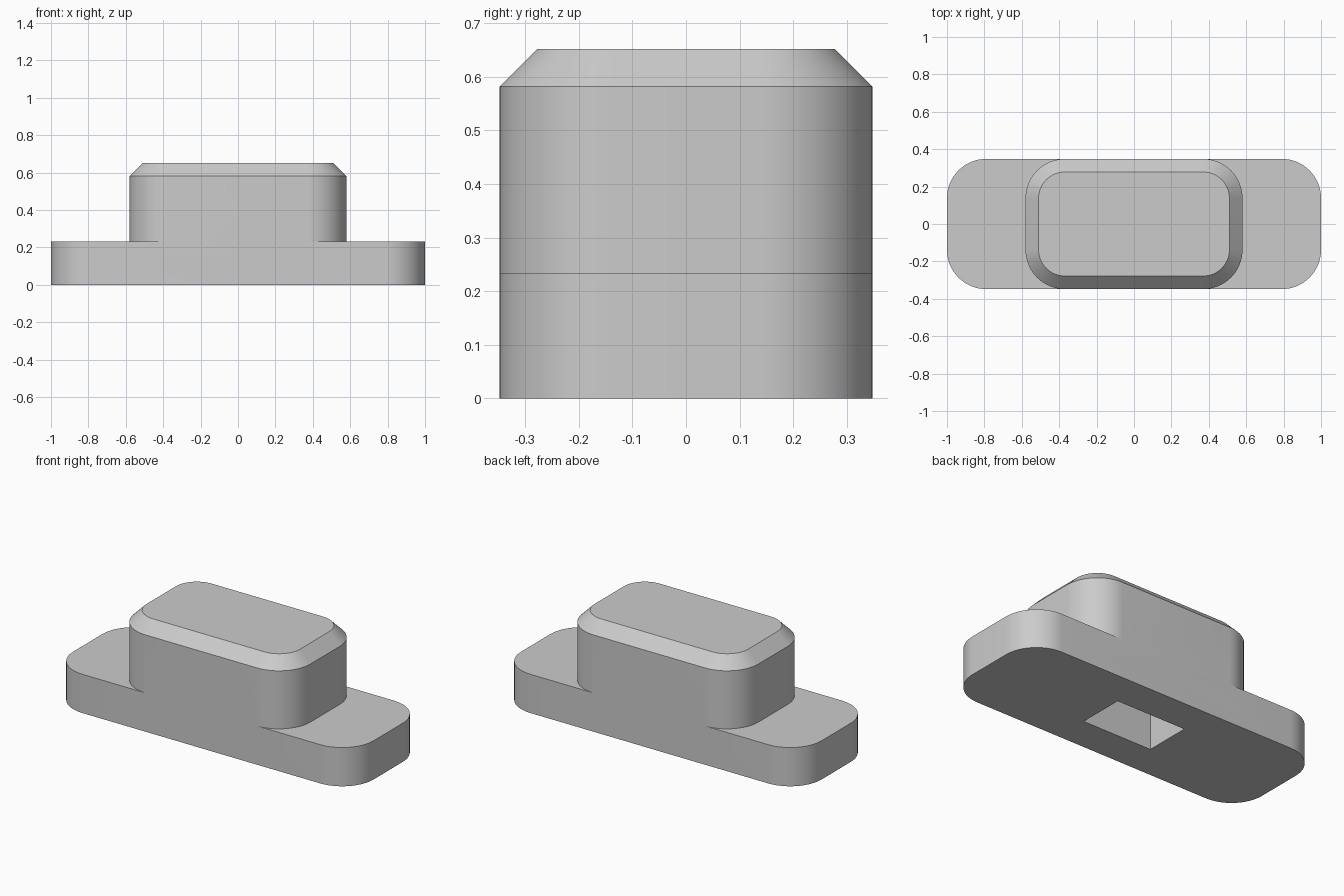
import bpy
import math

cube = bpy.data.objects.get("Cube")
if cube:
    bpy.data.objects.remove(cube, do_unlink=True)

grey = bpy.data.materials.new("light grey")
grey.use_nodes = True
colour = (0.6, 0.6, 0.6, 1)
grey.diffuse_color = colour
grey.node_tree.nodes["Principled BSDF"].inputs["Base Color"].default_value = colour


def rounded_rect(hx, hy, r, z, steps=16):
    """Closed ring of points around a rounded rectangle."""
    ring = []
    for quarter, (sx, sy) in enumerate([(1, 1), (-1, 1), (-1, -1), (1, -1)]):
        for i in range(steps + 1):
            a = (quarter + i / steps) * math.pi / 2
            ring.append((sx * (hx - r) + r * math.cos(a),
                         sy * (hy - r) + r * math.sin(a), z))
    return ring


def loft(name, rings):
    """Solid joining equal rings from bottom to top."""
    n = len(rings[0])
    faces = [tuple(reversed(range(n)))]
    for k in range(len(rings) - 1):
        for i in range(n):
            j = (i + 1) % n
            faces.append((k * n + i, k * n + j, (k + 1) * n + j, (k + 1) * n + i))
    faces.append(tuple(range((len(rings) - 1) * n, len(rings) * n)))
    mesh = bpy.data.meshes.new(name)
    mesh.from_pydata([p for ring in rings for p in ring], [], faces)
    mesh.materials.append(grey)
    obj = bpy.data.objects.new(name, mesh)
    bpy.context.collection.objects.link(obj)
    return obj


def boolean(target, tool, operation):
    mod = target.modifiers.new(operation.title(), "BOOLEAN")
    mod.operation = operation
    mod.solver = "EXACT"
    mod.object = tool
    bpy.context.view_layer.objects.active = target
    bpy.ops.object.modifier_apply(modifier=mod.name)
    bpy.data.objects.remove(tool, do_unlink=True)


DEPTH, RADIUS, CHAMFER = 0.348, 0.21, 0.07

# Wide flange at the bottom
button = loft("flanged_button", [rounded_rect(1, DEPTH, RADIUS, z) for z in (0, 0.233)])

# Raised cap with a chamfered rim
cap = loft("cap", [
    rounded_rect(0.58, DEPTH, RADIUS, 0.1),
    rounded_rect(0.58, DEPTH, RADIUS, 0.582),
    rounded_rect(0.58 - CHAMFER, DEPTH - CHAMFER, RADIUS - CHAMFER, 0.652)])
boolean(button, cap, "UNION")

# Rectangular socket in the underside
bpy.ops.mesh.primitive_cube_add(size=1, location=(0, 0, 0.15))
socket = bpy.context.object
socket.scale = (0.46, 0.28, 0.5)
socket.data.materials.append(grey)
bpy.context.view_layer.update()
boolean(button, socket, "DIFFERENCE")

# Smooth corners, sharp rims
bpy.ops.object.select_all(action="DESELECT")
button.select_set(True)
bpy.context.view_layer.objects.active = button
bpy.ops.object.shade_smooth_by_angle(angle=math.radians(30))
